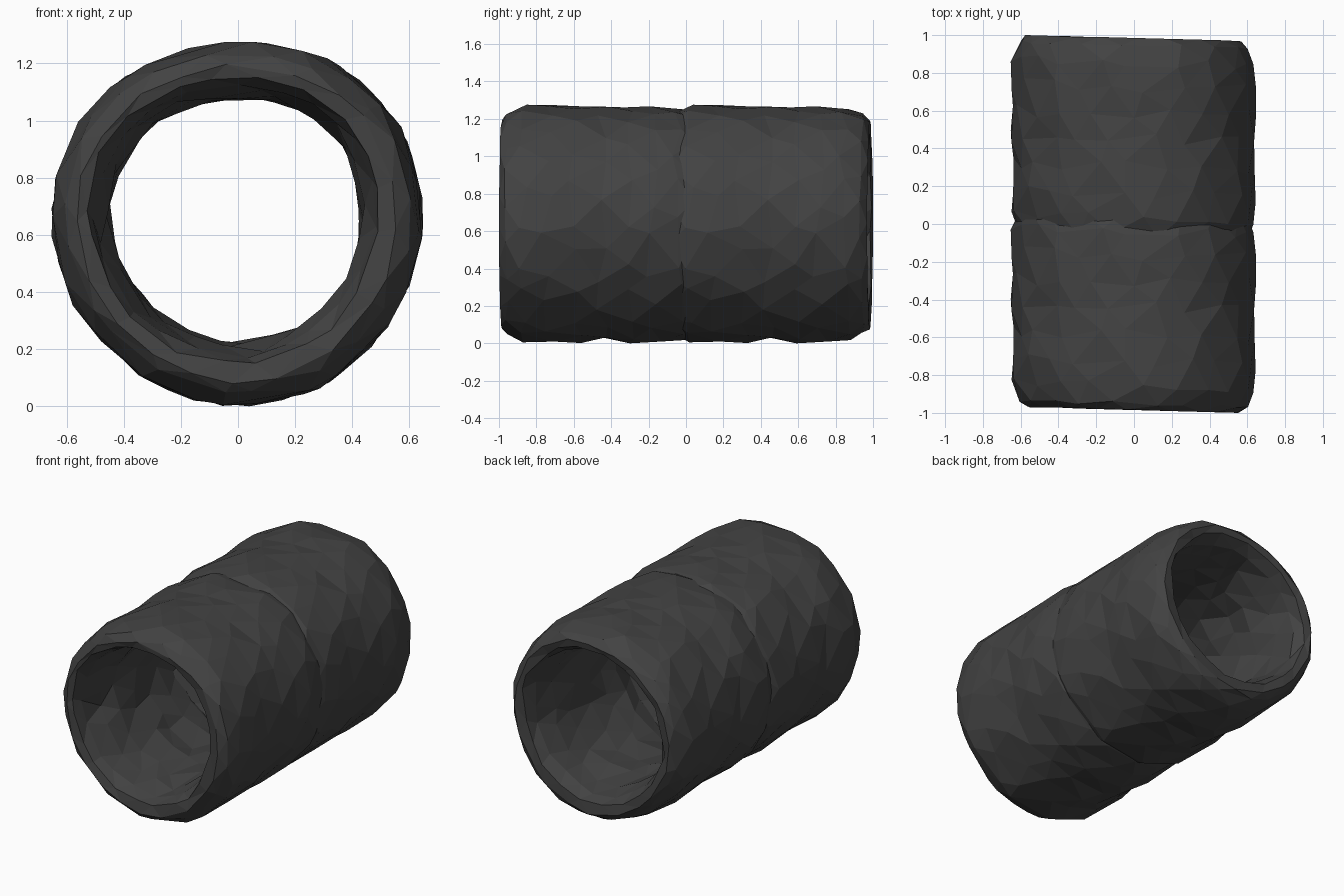
import bpy, bmesh, math, random

cube = bpy.data.objects.get("Cube")
if cube:
    bpy.data.objects.remove(cube, do_unlink=True)

random.seed(4)
SIDES = 20
LENGTH = 1.08      # one tunnel section
SPACING = 0.89     # distance between section centres

rock = bpy.data.materials.new("dark_grey_rock")
rock.use_nodes = True
colour = (0.055, 0.055, 0.055, 1)
rock.diffuse_color = colour
bsdf = rock.node_tree.nodes["Principled BSDF"]
bsdf.inputs["Base Color"].default_value = colour
bsdf.inputs["Roughness"].default_value = 0.9

# closed wall profile: (distance along, radius, radial roughness, slide along)
outer = [(0.0, 0.56, 0.01, 0.004), (0.035, 0.6, 0.009, 0.01),
         (0.13, 0.634, 0.011, 0.025), (0.26, 0.642, 0.011, 0.035),
         (0.40, 0.637, 0.011, 0.035), (0.54, 0.636, 0.011, 0.035),
         (0.68, 0.638, 0.011, 0.035), (0.82, 0.638, 0.011, 0.035),
         (0.95, 0.632, 0.011, 0.025), (1.045, 0.6, 0.009, 0.01),
         (LENGTH, 0.56, 0.01, 0.004)]
inner = [(1.07, 0.51, 0.012, 0.008), (1.0, 0.48, 0.014, 0.02),
         (0.85, 0.452, 0.02, 0.035), (0.69, 0.443, 0.022, 0.04),
         (0.53, 0.443, 0.022, 0.04), (0.36, 0.443, 0.022, 0.04),
         (0.21, 0.455, 0.02, 0.03), (0.08, 0.48, 0.014, 0.02),
         (0.01, 0.51, 0.012, 0.008)]


def rough_section():
    """Hollow rock tube, faceted, centred along y."""
    bm = bmesh.new()
    rings = []
    for row, (along, radius, rough, slide) in enumerate(outer + inner):
        ring = []
        for i in range(SIDES):
            turn = i + 0.5 * (row % 2) + random.uniform(-0.28, 0.28)
            a = 2 * math.pi * turn / SIDES
            # gently three-lobed, slightly wide outline, with the bore off centre
            r = radius + random.uniform(-rough, rough)
            r += 0.009 * math.cos(3 * (a - math.radians(40)))
            r += 0.006 * math.cos(2 * a)
            if row >= len(outer):
                r += 0.014 * math.cos(a - math.radians(125))
            y = min(max(along + random.uniform(-slide, slide), 0), LENGTH)
            y -= LENGTH / 2 + 0.015 * math.cos(a)
            ring.append(bm.verts.new((r * math.cos(a), y, r * math.sin(a))))
        rings.append(ring)
    # staggered rings joined by triangles
    for row, ring in enumerate(rings):
        following = rings[(row + 1) % len(rings)]
        for i in range(SIDES):
            j = (i + 1) % SIDES
            a, b, c, d = ring[i], ring[j], following[i], following[j]
            if row % 2:
                bm.faces.new((a, b, d))
                bm.faces.new((a, d, c))
            else:
                bm.faces.new((a, b, c))
                bm.faces.new((b, d, c))
    bmesh.ops.recalc_face_normals(bm, faces=bm.faces)
    mesh = bpy.data.meshes.new("tunnel_section")
    bm.to_mesh(mesh)
    bm.free()
    mesh.materials.append(rock)
    return mesh


# two identical overlapping sections
section = rough_section()
lowest = min(v.co.z for v in section.vertices)
for name, side in (("front_tunnel_section", -1), ("back_tunnel_section", 1)):
    part = bpy.data.objects.new(name, section)
    part.location = (0, side * SPACING / 2, -lowest)
    bpy.context.collection.objects.link(part)
